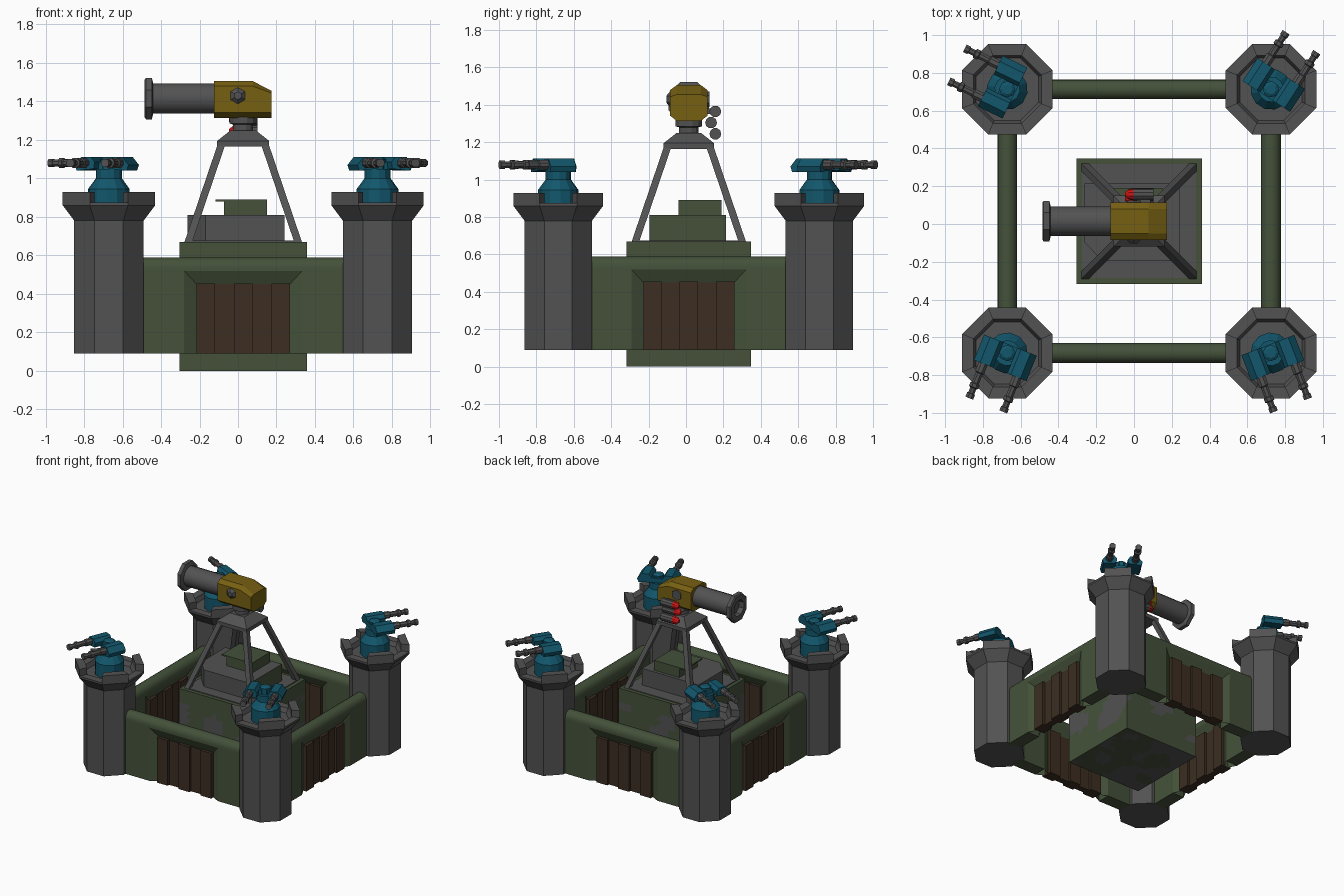
import bpy, bmesh, math
from mathutils import Matrix, Vector, noise

if "Cube" in bpy.data.objects:
    bpy.data.objects.remove(bpy.data.objects["Cube"])


def material(name, rgb):
    m = bpy.data.materials.new(name)
    m.use_nodes = True
    m.diffuse_color = (*rgb, 1)
    m.node_tree.nodes["Principled BSDF"].inputs["Base Color"].default_value = (*rgb, 1)
    return m


STONE = material("stone grey", (.085, .085, .085))
GREEN = material("moss green", (.058, .083, .042))
BROWN = material("dark wood", (.045, .027, .016))
TEAL = material("teal", (.006, .095, .15))
GOLD = material("dull gold", (.18, .115, .006))
RED = material("red", (.6, .008, .008))

CX, CY, SPAN, GROUND = .027, .015, .698, .09
CENTRE = Matrix.Translation((CX, CY, 0))


def finish(name, bm, mats, matrix, smooth=False):
    bmesh.ops.recalc_face_normals(bm, faces=bm.faces)
    bm.transform(matrix)
    mesh = bpy.data.meshes.new(name)
    for m in mats:
        mesh.materials.append(m)
    if smooth:
        for f in bm.faces:
            f.smooth = len(f.verts) == 4
        for e in bm.edges:
            e.smooth = e.calc_face_angle(0) < .6
    bm.to_mesh(mesh)
    bm.free()
    ob = bpy.data.objects.new(name, mesh)
    bpy.context.collection.objects.link(ob)
    return ob


def loft(name, rings, mat, matrix=CENTRE, smooth=False, closed=True, caps=True):
    """Skin a list of matching point rings."""
    bm = bmesh.new()
    rows = [[bm.verts.new(p) for p in ring] for ring in rings]
    n = len(rows[0])
    for a, b in zip(rows, rows[1:]):
        for i in range(n if closed else n - 1):
            j = (i + 1) % n
            bm.faces.new((a[i], a[j], b[j], b[i]))
    if caps:
        bm.faces.new(rows[0])
        bm.faces.new(rows[-1])
    return finish(name, bm, [mat], matrix, smooth)


def ngon(r, z, n=8):
    """Regular polygon, flat sides facing the axes, r to the flat."""
    c = r / math.cos(math.pi / n)
    return [(c * math.cos((i + .5) * math.tau / n), c * math.sin((i + .5) * math.tau / n), z)
            for i in range(n)]


def turned(name, profile, mat, matrix=CENTRE, n=8, smooth=False):
    return loft(name, [ngon(r, z, n) for r, z in profile], mat, matrix, smooth)


def box(name, lo, hi, mat, matrix=CENTRE):
    (x0, y0, z0), (x1, y1, z1) = lo, hi
    return loft(name, [[(x0, y0, z), (x1, y0, z), (x1, y1, z), (x0, y1, z)] for z in (z0, z1)],
                mat, matrix)


def beam(name, a, b, w, mat, matrix=CENTRE):
    loft(name, [[Vector(p) + Vector((sx * w, sy * w, 0))
                 for sx, sy in ((-1, -1), (1, -1), (1, 1), (-1, 1))] for p in (a, b)], mat, matrix)


ALONG_X = Matrix.Rotation(math.pi / 2, 4, 'Y')


def gun_turret(tag, matrix):
    # Turret faces local +x
    turned("turret_base_" + tag, [(.105, .83), (.105, .945), (.066, 1), (.066, 1.05)], TEAL,
           matrix, 12)
    box("turret_bridge_" + tag, (-.045, -.08, 1.045), (.035, .08, 1.085), TEAL, matrix)
    turned("turret_cap_" + tag, [(.04, 1.05), (.04, 1.1), (.025, 1.11)], TEAL, matrix)
    for side, word in ((1, "left"), (-1, "right")):
        # Roof-shaped gun pod, falling to the outside
        section = [(.045, 1.05), (.14, 1.04), (.15, 1.07), (.115, 1.112), (.06, 1.112), (.04, 1.085)]
        loft(f"gun_pod_{word}_{tag}", [[(x, side * y, z) for y, z in section] for x in (-.045, .1)],
             TEAL, matrix)
        place = matrix @ Matrix.Translation((0, side * .097, 1.08)) @ ALONG_X
        turned(f"gun_barrel_{word}_{tag}",
               [(.025, .09), (.025, .15), (.019, .155), (.019, .21), (.026, .215),
                (.026, .235), (.017, .24), (.017, .27), (.022, .272), (.022, .297)], STONE, place)


# Corner towers with their gun turrets
for sx, sy, aim, tag in ((1, -1, -69, "front_left"), (-1, -1, -112, "front_right"),
                         (-1, 1, 154, "back_right"), (1, 1, 57, "back_left")):
    place = Matrix.Translation((CX + sx * SPAN, CY + sy * SPAN, 0))
    turned("tower_" + tag, [(.18, GROUND), (.18, .78), (.24, .86), (.24, .875), (.18, .875),
                            (.165, .84)], STONE, place)
    outer, inner = ngon(.24, 0), ngon(.18, 0)
    for k in range(0, 8, 2):
        foot = (outer[k], outer[k + 1], inner[k + 1], inner[k])
        loft(f"merlon_{k // 2}_{tag}", [[(x, y, z) for x, y, _ in foot] for z in (.87, .93)],
             STONE, place)
    gun_turret(tag, place @ Matrix.Rotation(math.radians(aim), 4, 'Z'))

# Walls with gates, one per side
T, GATE, LINTEL = .052, .307, .52


def arch(half, top, y):
    return [(-half, y, GROUND), (-half, y, top), (half, y, top), (half, y, GROUND)]


for k, tag in enumerate(("front", "left", "back", "right")):
    place = CENTRE @ Matrix.Rotation(k * math.pi / 2, 4, 'Z') @ Matrix.Translation((0, -SPAN, 0))
    for s in (-1, 1):
        xs = sorted((s * GATE, s * .54))
        box(f"wall_{tag}_{'east' if s > 0 else 'west'}", (xs[0], -T, GROUND), (xs[1], T, LINTEL),
            GREEN, place)
    # Rounded coping
    coping = [(-T, LINTEL), (T, LINTEL)] + [
        (T * math.cos(a * math.pi / 8), .538 + T * math.sin(a * math.pi / 8)) for a in range(9)]
    loft("coping_" + tag, [[(x, y, z) for y, z in coping] for x in (-.54, .54)], GREEN, place,
         smooth=True)
    # Splayed frame and planked gate
    loft("gate_frame_" + tag, [arch(GATE, LINTEL, -T), arch(.243, .45, -.018),
                               arch(.243, .45, .018), arch(GATE, LINTEL, T)],
         GREEN, place, closed=False, caps=False)
    step = .486 / 5
    for i in range(5):
        d = .025 if i % 2 else .045
        x = -.243 + i * step
        box(f"gate_plank_{i}_{tag}", (x, -d, GROUND), (x + step, d, .455 - .005 * (i % 2)),
            BROWN, place)

# Keep: mottled block with an inset grey roof
H = .332
bm = bmesh.new()
bmesh.ops.create_cube(bm, size=1)
bmesh.ops.subdivide_edges(bm, edges=bm.edges, cuts=11, use_grid_fill=True)
bmesh.ops.transform(bm, verts=bm.verts,
                    matrix=Matrix.Translation((0, 0, .335)) @ Matrix.Diagonal((2 * H, 2 * H, .67, 1)))
bmesh.ops.triangulate(bm, faces=bm.faces)
for f in bm.faces:
    c = f.calc_center_median()
    mottled = noise.noise(c * 5 + Vector((3, 1, 7))) > .02
    f.material_index = int(mottled and c.z < .57 and (c.z > .1 or c.z < .001))
finish("keep_body", bm, [GREEN, STONE], CENTRE)
box("keep_roof", (-H + .03, -H + .03, .66), (H - .03, H - .03, .676), STONE)

# Stepped roof house
plan = [(-.195, -.21), (.215, -.21), (.215, .2), (-.29, .2), (-.29, -.11)]
house = loft("roof_house", [[(x, y, z) for x, y in plan] for z in (.67, .81)], STONE)
house.data.materials.append(GREEN)
for p in house.data.polygons:
    p.material_index = int(p.normal.x > .9)
box("roof_hatch", (-.1, -.055, .8), (.125, .175, .88), GREEN)
box("roof_hatch_lid", (-.145, -.055, .88), (.125, .175, .89), GREEN)

# Trestle
for sx in (-1, 1):
    for sy in (-1, 1):
        beam(f"trestle_leg_{'left' if sx > 0 else 'right'}_{'back' if sy > 0 else 'front'}",
             (sx * .285, sy * .285, .67), (sx * .11, sy * .11, 1.185), .02, STONE)
turned("trestle_platform", [(.135, 1.165), (.135, 1.195), (.065, 1.25), (.05, 1.25)], STONE, n=4)
turned("cannon_pivot", [(.052, 1.24), (.052, 1.28), (.07, 1.285), (.07, 1.32)], STONE, n=12)

# Cannon housing: side profile with chamfered flanks
profile = [(-.152, 1.315), (.148, 1.315), (.148, 1.455), (.05, 1.505), (-.152, 1.505)]
pivot = Vector((0, 1.412))


def flank(y, s):
    return [(x, y, pivot.y + (z - pivot.y) * s) for x, z in profile]


loft("cannon_housing", [flank(-.1, .72), flank(-.065, 1), flank(.065, 1), flank(.1, .72)], GOLD)
SIDEWAYS = Matrix.Rotation(math.pi / 2, 4, 'X')
turned("housing_bolt", [(.037, -.11), (.037, .1), (.018, .118)], STONE,
       CENTRE @ Matrix.Translation((-.028, 0, 1.43)) @ SIDEWAYS, 6)

# Barrel with flared, hollow muzzle
muzzle = CENTRE @ Matrix.Translation((0, 0, 1.415)) @ Matrix.Rotation(-math.pi / 2, 4, 'Y')
turned("cannon_barrel", [(.078, .14), (.078, .47)], STONE, muzzle, 16, True)
turned("cannon_muzzle", [(.08, .468), (.108, .475), (.108, .505), (.098, .512), (.06, .512),
                         (.055, .42)], STONE, muzzle, 8)

# Ammunition shells hanging on the back flank
for i, (y, z) in enumerate(((.145, 1.365), (.122, 1.305), (.145, 1.245))):
    place = Matrix.Translation((CX, y + .012, z)) @ ALONG_X
    turned(f"shell_case_{i}", [(.03, -.03), (.03, .075)], STONE, place, 10, True)
    turned(f"shell_tip_{i}", [(.03, -.03), (.026, -.055), (.01, -.075)], RED, place, 10)
box("shell_feed", (-.01, .08, 1.35), (.06, .14, 1.38), STONE)
